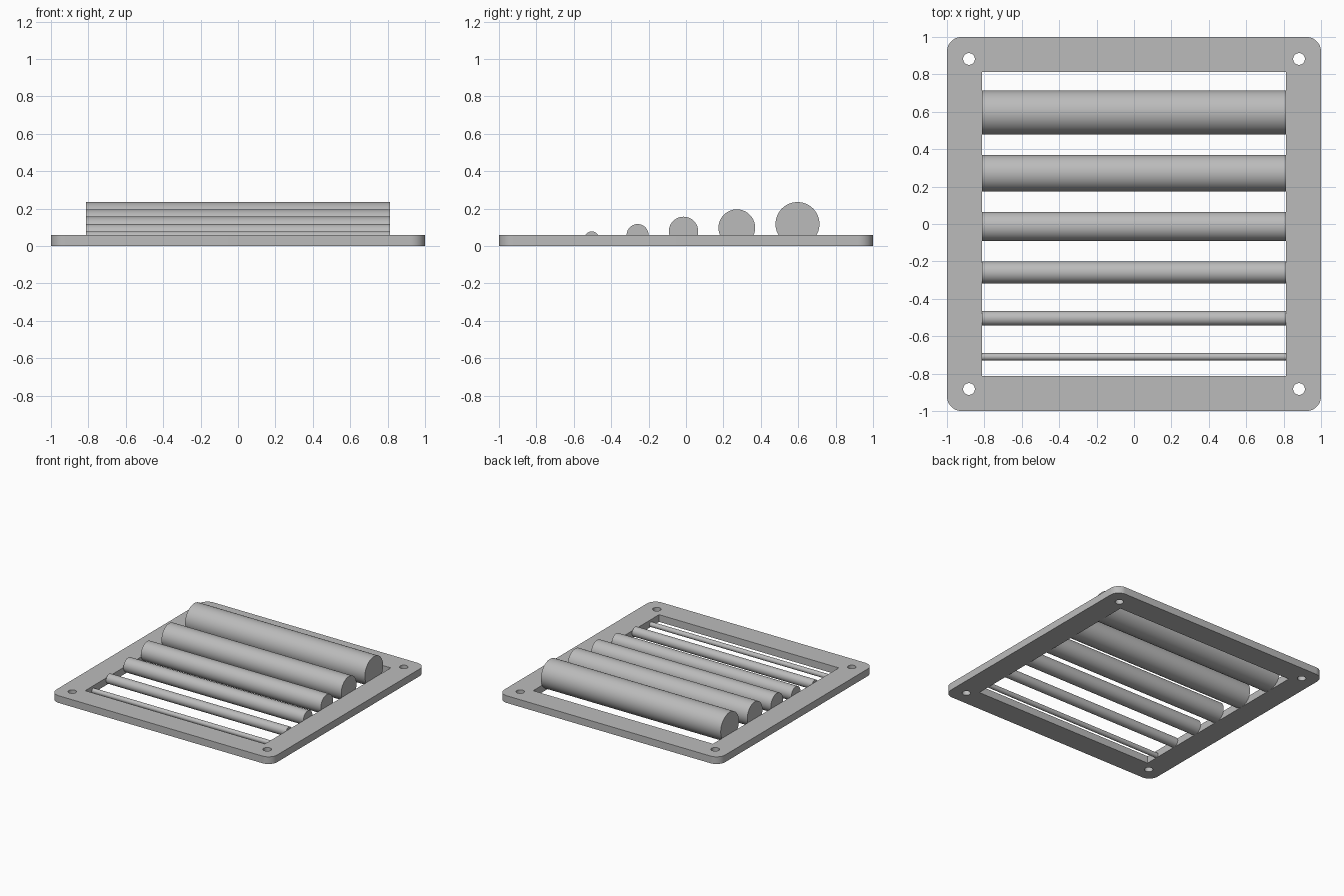
import bpy
import math

U = 2 / 102            # one design unit; the frame is 102 units wide
THICK = 3 * U
OPENING = 83 * U

if "Cube" in bpy.data.objects:
    bpy.data.objects.remove(bpy.data.objects["Cube"], do_unlink=True)

grey = bpy.data.materials.new("light grey")
grey.use_nodes = True
colour = (0.5, 0.5, 0.5, 1)
grey.diffuse_color = colour
grey.node_tree.nodes["Principled BSDF"].inputs["Base Color"].default_value = colour


def box(name, sx, sy, sz, z):
    bpy.ops.mesh.primitive_cube_add(size=1, location=(0, 0, z))
    ob = bpy.context.object
    ob.name = name
    ob.scale = (sx, sy, sz)
    bpy.ops.object.transform_apply(location=False, rotation=False, scale=True)
    return ob


def cylinder(name, radius, depth, location, rotation=(0, 0, 0), sides=64):
    bpy.ops.mesh.primitive_cylinder_add(vertices=sides, radius=radius, depth=depth,
                                        location=location, rotation=rotation)
    ob = bpy.context.object
    ob.name = name
    return ob


def finish(ob):
    ob.data.materials.clear()
    ob.data.materials.append(grey)
    bpy.ops.object.select_all(action="DESELECT")
    ob.select_set(True)
    bpy.context.view_layer.objects.active = ob
    bpy.ops.object.shade_smooth_by_angle(angle=math.radians(30))


def cut(ob, cutter):
    mod = ob.modifiers.new("cut", "BOOLEAN")
    mod.operation = "DIFFERENCE"
    mod.solver = "EXACT"
    mod.object = cutter
    bpy.context.view_layer.objects.active = ob
    bpy.ops.object.modifier_apply(modifier=mod.name)
    bpy.data.objects.remove(cutter, do_unlink=True)


# Flat square frame with rounded vertical corners
frame = box("frame", 2, 2, THICK, THICK / 2)
weights = frame.data.attributes.new("bevel_weight_edge", "FLOAT", "EDGE")
for edge in frame.data.edges:
    a, b = (frame.data.vertices[i].co for i in edge.vertices)
    weights.data[edge.index].value = float(abs(a.z - b.z) > THICK / 2)
bevel = frame.modifiers.new("corners", "BEVEL")
bevel.limit_method = "WEIGHT"
bevel.width = 4 * U
bevel.segments = 12
bpy.ops.object.modifier_apply(modifier=bevel.name)

# Central opening and four screw holes
cut(frame, box("opening_cutter", OPENING, OPENING, 1, 0))
for sx in (-1, 1):
    for sy in (-1, 1):
        cut(frame, cylinder("hole_cutter", 1.6 * U, 1, (sx * 45 * U, sy * 45 * U, 0), sides=32))
finish(frame)

# Round bars resting on the ground plane, thinnest at the front
centres = (-36.2, -25.7, -13.2, -0.67, 13.85, 30.4)
for i, y in enumerate(centres, start=1):
    bar = cylinder(f"bar_{i}", i * U, OPENING, (0, y * U, i * U), (0, math.pi / 2, 0))
    finish(bar)
